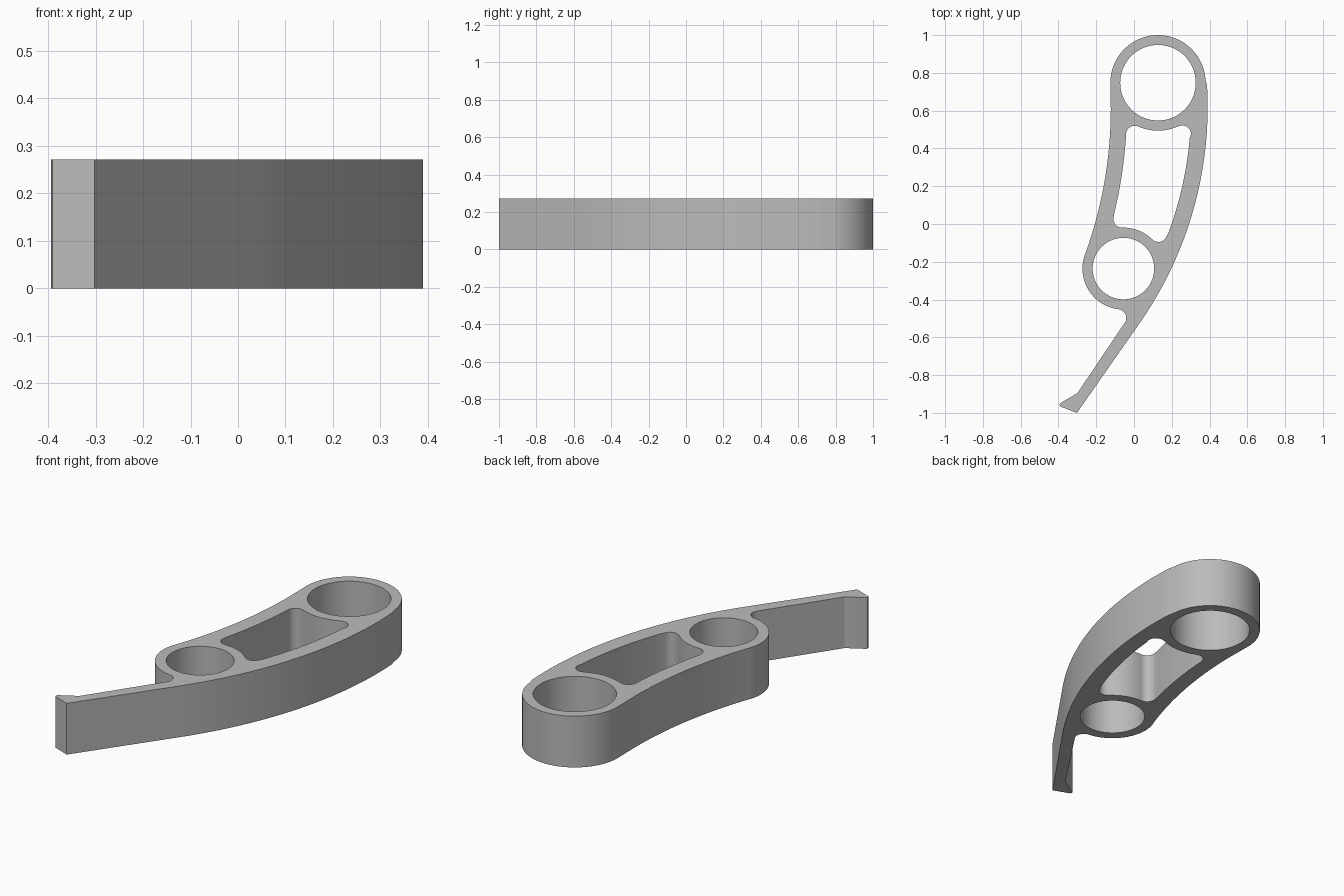
import bpy
import bmesh
from math import sin, cos, radians

cube = bpy.data.objects.get("Cube")
if cube:
    bpy.data.objects.remove(cube, do_unlink=True)

HEIGHT = 0.271


def arc(centre, radius, start, end, steps):
    """Points along an arc, angles in degrees."""
    angles = [radians(start + (end - start) * i / steps) for i in range(steps + 1)]
    return [(centre[0] + radius * cos(a), centre[1] + radius * sin(a)) for a in angles]


# Shared centres of the rings and of the two long curved walls
big_ring = (0.127, 0.748)
small_ring = (-0.056, -0.236)
right_curve = (-1.61, 0.62)
left_curve = (-2.373, 0.61)
FILLET = 0.045

# Outer outline, clockwise from the left of the big ring
outline = (
    arc(big_ring, 0.252, 180, 4.2, 48)
    + arc(right_curve, 2.0, 4.2, -34.9, 40)[1:]
    + [(-0.302, -1.0), (-0.391, -0.966), (-0.394, -0.955), (-0.388, -0.947), (-0.30, -0.896)]
    + arc((-0.087, -0.497), 0.046, -35, 83, 14)
    + arc(small_ring, 0.217, 263, 158, 32)
    + arc(left_curve, 2.25, -19.5, 0, 24)
)

# Slot between the rings, with rounded corners
slot = (
    arc((0.003, 0.475), FILLET, 177, 65, 14)
    + arc(big_ring, 0.254, 246, 294, 14)
    + arc((0.256, 0.477), FILLET, 115, -4, 14)
    + arc(right_curve, 1.912, -5, -20.5, 18)
    + arc((0.13, -0.05), FILLET, -21, -135, 14)
    + arc(small_ring, 0.217, 46, 91, 14)
    + arc((-0.064, 0.026), FILLET, -88, -194, 14)
    + arc(left_curve, 2.335, -13.8, -3.6, 14)
)

# Round holes
big_hole = arc(big_ring, 0.2, 0, 360, 64)[:-1]
small_hole = arc(small_ring, 0.163, 0, 360, 64)[:-1]

# Fill the flat profile around its holes, then raise it
bm = bmesh.new()
for loop in (outline, slot, big_hole, small_hole):
    verts = [bm.verts.new((x, y, 0)) for x, y in loop]
    for i, v in enumerate(verts):
        bm.edges.new((verts[i - 1], v))
bmesh.ops.triangle_fill(bm, edges=bm.edges[:], use_beauty=True, use_dissolve=False)
raised = bmesh.ops.extrude_face_region(bm, geom=bm.faces[:], use_keep_orig=True)
top_verts = [g for g in raised["geom"] if isinstance(g, bmesh.types.BMVert)]
bmesh.ops.translate(bm, verts=top_verts, vec=(0, 0, HEIGHT))
bmesh.ops.recalc_face_normals(bm, faces=bm.faces[:])

mesh = bpy.data.meshes.new("curved_lever")
bm.to_mesh(mesh)
bm.free()
lever = bpy.data.objects.new("curved_lever", mesh)
bpy.context.collection.objects.link(lever)

# Plain grey finish
grey = bpy.data.materials.new("plain_grey")
grey.use_nodes = True
colour = (0.5, 0.5, 0.5, 1)
grey.diffuse_color = colour
grey.node_tree.nodes["Principled BSDF"].inputs["Base Color"].default_value = colour
mesh.materials.append(grey)

# Smooth curved walls, crisp rims
bpy.ops.object.select_all(action="DESELECT")
lever.select_set(True)
bpy.context.view_layer.objects.active = lever
bpy.ops.object.shade_smooth_by_angle(angle=radians(25))
